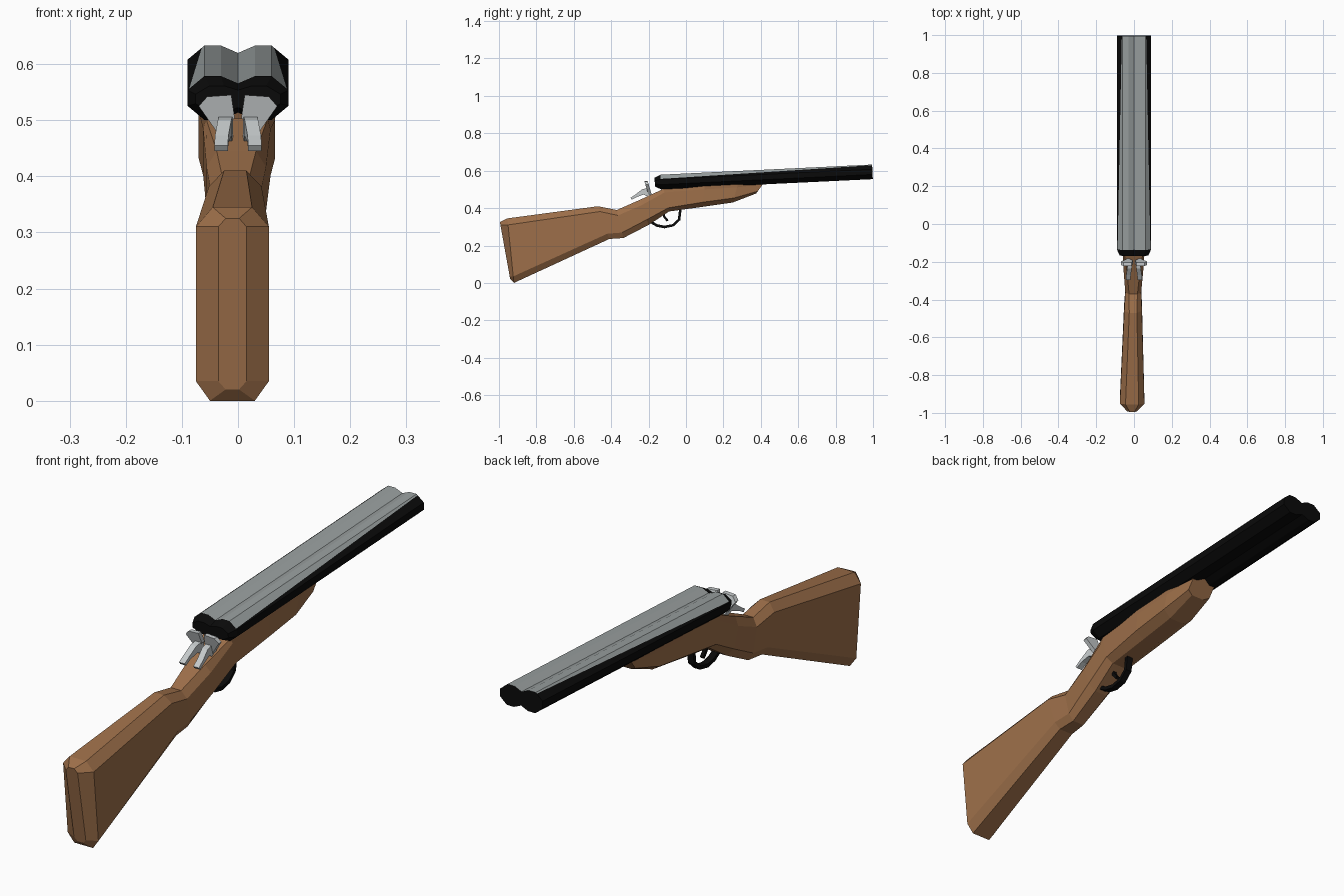
import bpy, bmesh
from mathutils import Vector

if "Cube" in bpy.data.objects:
    bpy.data.objects.remove(bpy.data.objects["Cube"])


def material(name, r, g, b):
    m = bpy.data.materials.new(name)
    m.diffuse_color = (r, g, b, 1)
    m.use_nodes = True
    m.node_tree.nodes["Principled BSDF"].inputs["Base Color"].default_value = m.diffuse_color
    return m


WOOD = material("brown wood", 0.34, 0.16, 0.068)
BLACK = material("black metal", 0.003, 0.003, 0.003)
GREY = material("grey steel", 0.32, 0.35, 0.35)
LIGHT = material("light steel", 0.56, 0.59, 0.60)


def loft(name, rings, mats, rule=None):
    """Skin a list of equal-sized rings and cap both ends."""
    bm = bmesh.new()
    rows = [[bm.verts.new(p) for p in ring] for ring in rings]
    n = len(rows[0])
    for i in range(len(rows) - 1):
        for j in range(n):
            k = (j + 1) % n
            f = bm.faces.new((rows[i][j], rows[i][k], rows[i + 1][k], rows[i + 1][j]))
            if rule:
                f.material_index = rule(i, j)
    bm.faces.new(rows[0])
    bm.faces.new(rows[-1])
    bmesh.ops.recalc_face_normals(bm, faces=bm.faces)
    me = bpy.data.meshes.new(name)
    bm.to_mesh(me)
    bm.free()
    for m in mats:
        me.materials.append(m)
    ob = bpy.data.objects.new(name, me)
    bpy.context.collection.objects.link(ob)
    return ob


# Stock: top y,z / bottom y,z / half widths at top, middle, bottom / chamfer / centre x
stations = [
    (-0.995, 0.325, -0.94, 0.02, 0.012, 0.025, 0.012, 0.015, -0.01),
    (-0.955, 0.345, -0.92, 0.00, 0.035, 0.065, 0.040, 0.035, -0.01),
    (-0.47, 0.41, -0.41, 0.235, 0.020, 0.047, 0.030, 0.030, -0.005),
    (-0.37, 0.39, -0.335, 0.24, 0.022, 0.042, 0.025, 0.030, -0.004),
    (-0.245, 0.445, -0.20, 0.31, 0.035, 0.053, 0.028, 0.030, -0.003),
    (-0.12, 0.503, -0.09, 0.382, 0.055, 0.060, 0.032, 0.020, -0.002),
    (0.10, 0.525, 0.09, 0.407, 0.070, 0.068, 0.032, 0.025, -0.002),
    (0.28, 0.535, 0.25, 0.43, 0.071, 0.068, 0.032, 0.025, -0.002),
    (0.42, 0.54, 0.375, 0.478, 0.055, 0.052, 0.028, 0.015, -0.002),
]


def stock_ring(yt, zt, yb, zb, wt, w, wb, c, cx):
    top, bot = Vector((cx, yt, zt)), Vector((cx, yb, zb))
    d = (bot - top).normalized() * c
    half = [(wt, top), (w, top + d), (w, bot - d), (wb, bot)]
    return ([p + Vector((x, 0, 0)) for x, p in half]
            + [p - Vector((x, 0, 0)) for x, p in reversed(half)])


loft("stock", [stock_ring(*s) for s in stations], [WOOD])


# Double barrel: black below, grey above, the colour edge climbs toward the muzzle
def barrel_ring(y, s, t):
    split = (0.09 - 0.03 * t, 0.014 + 0.025 * t)
    half = [(0, 0.026), (0.03, 0.039), (0.06, 0.039), split, (0.09, 0.014),
            (0.09, -0.014), (0.06, -0.039), (0.03, -0.039), (0, -0.026)]
    pts = half + [(-x, z) for x, z in half[7:0:-1]]
    zc = 0.546 + 0.048 * y
    return [(x * (0.6 + 0.4 * s), y - 0.048 * z, zc + z * s) for x, z in pts]


loft("double_barrel",
     [barrel_ring(-0.167, 0.6, 0.1), barrel_ring(-0.135, 1, 0.1), barrel_ring(0.997, 1, 0.85)],
     [BLACK, GREY],
     lambda i, j: 1 if i == 1 and (j < 3 or j > 12) else 0)

# Hammers: a wide crest plate and a thumb spur on each side
for side, s in (("left", -1), ("right", 1)):
    crest = [(0.006, 0.505), (0.03, 0.465), (0.042, 0.485), (0.07, 0.525),
             (0.055, 0.542), (0.012, 0.545)]
    loft(side + "_hammer_crest",
         [[(s * x, -0.19 - 0.3 * (z - 0.465) + dy, z) for x, z in crest] for dy in (-0.009, 0.009)],
         [LIGHT])
    spur = [(-0.297, 0.455, 0.445, 0.030), (-0.27, 0.473, 0.46, 0.029),
            (-0.235, 0.500, 0.472, 0.024), (-0.195, 0.510, 0.455, 0.021)]
    loft(side + "_hammer_spur",
         [[(s * (x - 0.012), y, zt), (s * (x + 0.012), y, zt),
           (s * (x + 0.012), y + 0.008, zb), (s * (x - 0.012), y + 0.008, zb)]
          for y, zt, zb, x in spur], [LIGHT])


# Bars bent along a path in the side plane
def bent_bar(name, path, half_w, half_t, mat):
    rings = []
    pts = [Vector(p) for p in path]
    for i, p in enumerate(pts):
        d = (pts[min(i + 1, len(pts) - 1)] - pts[max(i - 1, 0)]).normalized()
        n = Vector((-d.y, d.x)) * half_t
        rings.append([(x, p.x + k * n.x, p.y + k * n.y)
                      for x, k in ((-half_w, -1), (half_w, -1), (half_w, 1), (-half_w, 1))])
    loft(name, rings, [mat])


bent_bar("trigger_guard", [(-0.215, 0.34), (-0.19, 0.327), (-0.155, 0.307), (-0.115, 0.299),
                           (-0.07, 0.308), (-0.037, 0.338), (-0.030, 0.395)], 0.013, 0.007, BLACK)
bent_bar("trigger", [(-0.125, 0.385), (-0.115, 0.352), (-0.098, 0.332)], 0.007, 0.006, BLACK)
